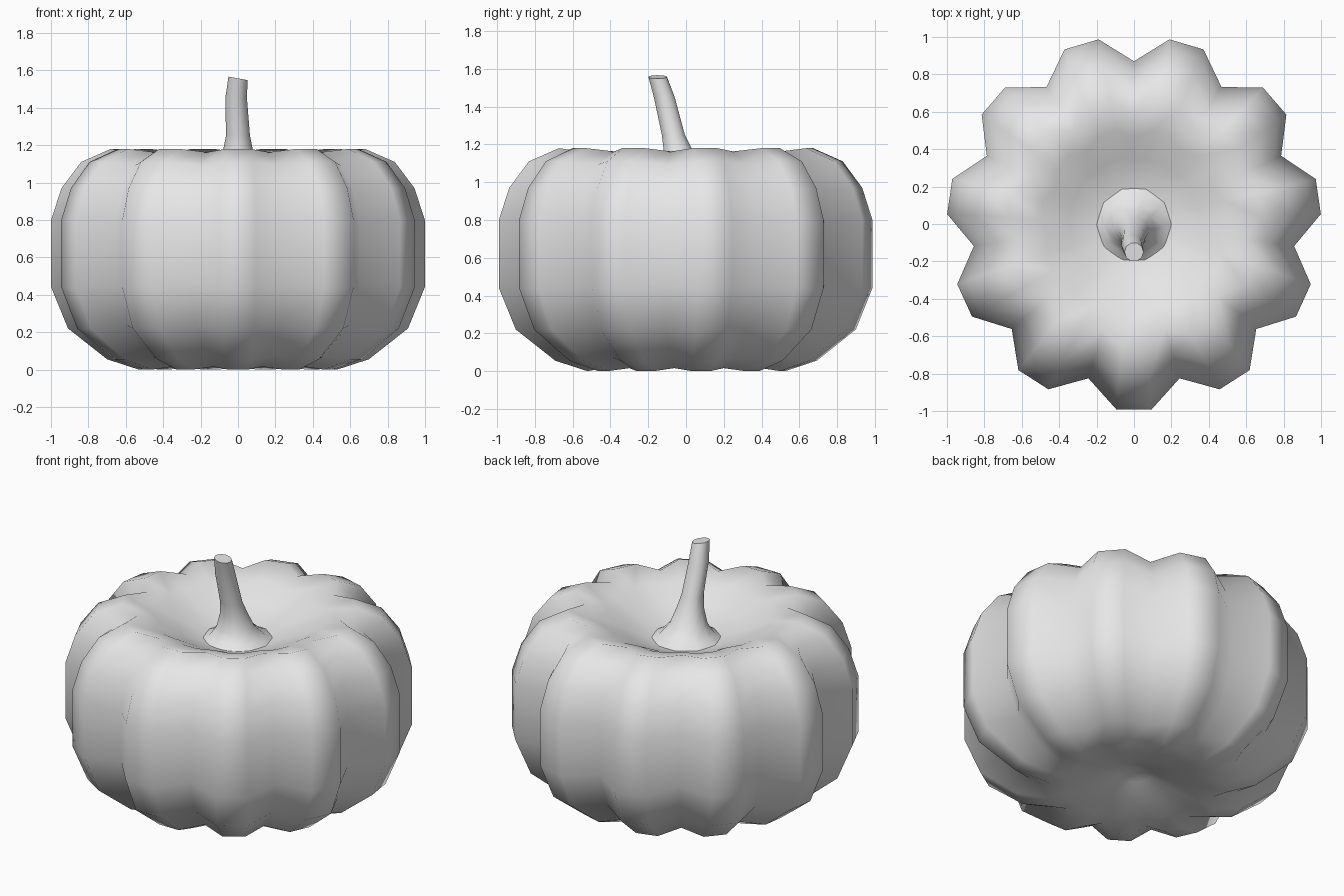
import bpy, bmesh
from math import sin, cos, pi, copysign
from mathutils import Vector

default = bpy.data.objects.get("Cube")
if default:
    bpy.data.objects.remove(default)

grey = bpy.data.materials.new("plain_grey")
grey.use_nodes = True
grey.diffuse_color = (0.8, 0.8, 0.8, 1)
grey.node_tree.nodes["Principled BSDF"].inputs["Base Color"].default_value = (0.8, 0.8, 0.8, 1)

LOBES = 11
MID_HEIGHT = 0.6


def skin(name, rings, bottom=None, top=None, sharp=pi):
    """Bridge equal rings of points, closing each end with a pole point or a flat cap."""
    bm = bmesh.new()
    loops = [[bm.verts.new(p) for p in ring] for ring in rings]
    n = len(loops[0])
    for a, b in zip(loops, loops[1:]):
        for i in range(n):
            j = (i + 1) % n
            bm.faces.new((a[i], a[j], b[j], b[i]))
    for loop, pole in ((loops[0], bottom), (loops[-1], top)):
        if pole is None:
            bm.faces.new(loop)
        else:
            tip = bm.verts.new(pole)
            for i in range(n):
                bm.faces.new((loop[i], loop[(i + 1) % n], tip))
    bmesh.ops.recalc_face_normals(bm, faces=bm.faces)
    mesh = bpy.data.meshes.new(name)
    bm.to_mesh(mesh)
    bm.free()
    mesh.materials.append(grey)
    obj = bpy.data.objects.new(name, mesh)
    bpy.context.collection.objects.link(obj)
    bpy.ops.object.select_all(action="DESELECT")
    obj.select_set(True)
    bpy.context.view_layer.objects.active = obj
    bpy.ops.object.shade_smooth_by_angle(angle=sharp)
    return obj


def lobed_ring(radius, z, groove):
    """Each lobe has two ridge points and one valley point."""
    points = []
    for i in range(LOBES * 3):
        angle = -pi / 2 + (i + 0.5) * 2 * pi / (LOBES * 3)
        g = groove if i % 3 == 1 else 0
        r = radius * (1 - g)
        dz = -0.13 * g * copysign(1, z - MID_HEIGHT)
        points.append(Vector((r * cos(angle), r * sin(angle) + 0.005, z + dz)))
    return points


# Pumpkin body: ridge radius, height and groove depth, from underside to top hollow
profile = [
    (0.10, 0.10, 0), (0.25, 0.05, 0.02), (0.40, 0.02, 0.06), (0.53, 0.0, 0.12),
    (0.70, 0.055, 0.135), (0.91, 0.22, 0.135), (1.0, 0.44, 0.135), (1.0, 0.80, 0.135),
    (0.945, 0.97, 0.135), (0.84, 1.11, 0.135), (0.68, 1.18, 0.135),
    (0.50, 1.13, 0.08), (0.35, 1.06, 0.03), (0.20, 1.0, 0), (0.08, 0.99, 0),
]
skin("pumpkin_body", [lobed_ring(*p) for p in profile],
     bottom=(0, 0, 0.14), top=(0, 0, 0.99))

# Stem: centre and radius of each section, flared at the foot and leaning forward
sections = [
    (0, 0, 0.985, 0.23), (0, -0.01, 1.02, 0.16), (0, -0.025, 1.08, 0.11),
    (0, -0.042, 1.17, 0.08), (0, -0.067, 1.25, 0.064),
    (-0.01, -0.115, 1.45, 0.058), (0, -0.15, 1.557, 0.051),
]
SIDES = 10
stem_rings = []
for k, (cx, cy, cz, r) in enumerate(sections):
    tilt = 0.18 if k == len(sections) - 1 else 0
    ring = []
    for i in range(SIDES):
        a = 2 * pi * i / SIDES
        ring.append(Vector((cx + r * cos(a), cy + r * sin(a), cz - tilt * r * cos(a))))
    stem_rings.append(ring)
skin("stem", stem_rings, sharp=pi / 3)
